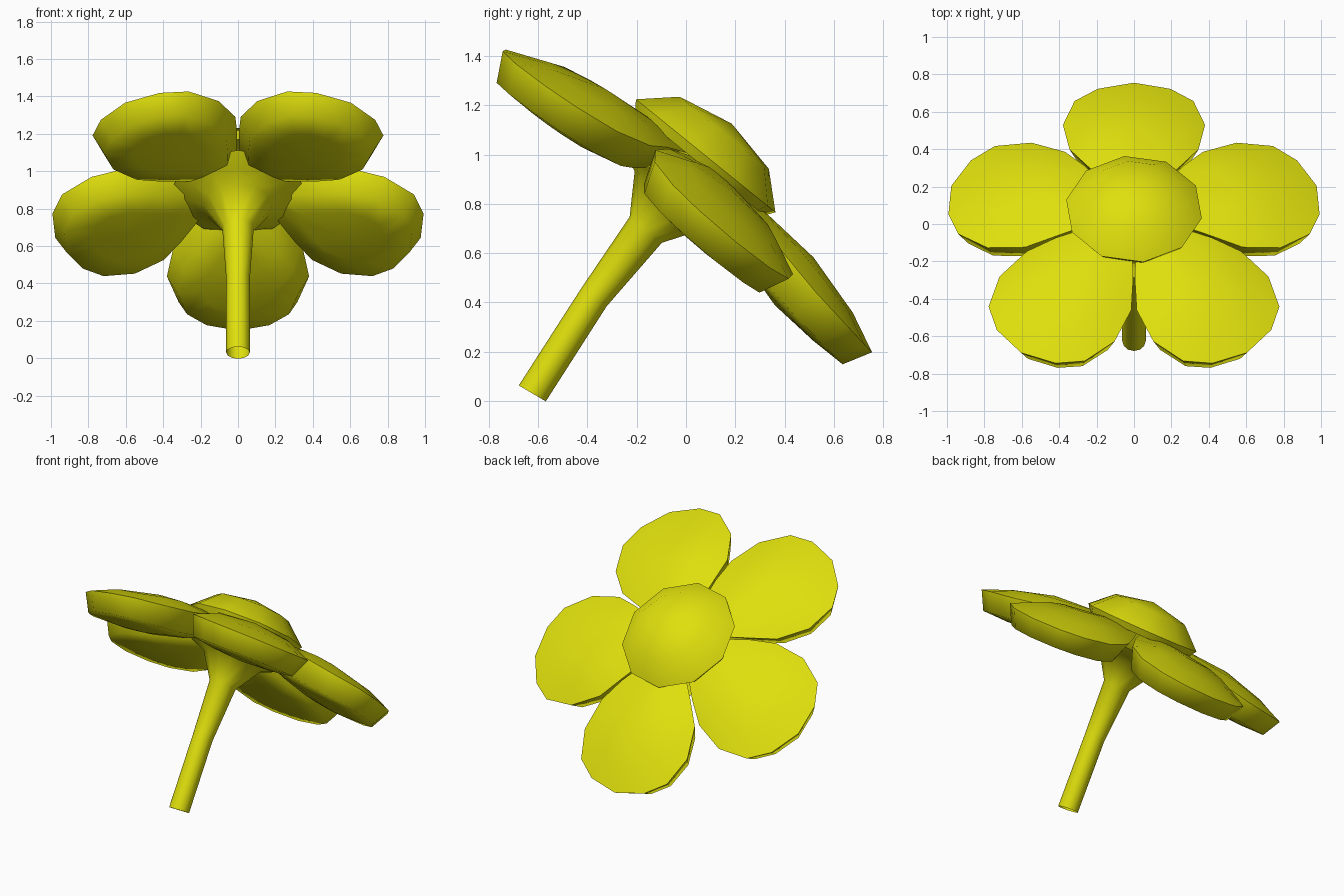
import bpy, bmesh, math
from mathutils import Matrix, Vector

if "Cube" in bpy.data.objects:
    bpy.data.objects.remove(bpy.data.objects["Cube"])

yellow = bpy.data.materials.new("petal_yellow")
yellow.diffuse_color = (0.74, 0.74, 0.004, 1)
yellow.use_nodes = True
yellow.node_tree.nodes["Principled BSDF"].inputs["Base Color"].default_value = yellow.diffuse_color

# Flower frame: local z is the flower axis, leaning back
FRAME = Matrix.Translation((0, 0.08, 0.995)) @ Matrix.Rotation(math.radians(-39), 4, 'X')


def loft(name, loops, start=None, end=None, turn=0, angle=50):
    """Skin a list of equal loops; a given tip closes that end with a fan."""
    bm = bmesh.new()
    rings = [[bm.verts.new(p) for p in loop] for loop in loops]
    n = len(rings[0])
    for a, b in zip(rings, rings[1:]):
        for i in range(n):
            j = (i + 1) % n
            bm.faces.new((a[i], b[i], b[j], a[j]))
    if start:
        c = bm.verts.new(start)
        for i in range(n):
            bm.faces.new((rings[0][i], rings[0][(i + 1) % n], c))
    if end:
        c = bm.verts.new(end)
        for i in range(n):
            bm.faces.new((rings[-1][(i + 1) % n], rings[-1][i], c))
    bm.transform(FRAME @ Matrix.Rotation(turn, 4, 'Z'))
    mesh = bpy.data.meshes.new(name)
    bm.to_mesh(mesh)
    bm.free()
    mesh.materials.append(yellow)
    ob = bpy.data.objects.new(name, mesh)
    bpy.context.collection.objects.link(ob)
    bpy.ops.object.select_all(action='DESELECT')
    ob.select_set(True)
    bpy.context.view_layer.objects.active = ob
    bpy.ops.object.shade_smooth_by_angle(angle=math.radians(angle))
    return ob


def curve(r, pts):
    """Piecewise linear height at radius r."""
    for (r0, h0), (r1, h1) in zip(pts, pts[1:]):
        if r <= r1:
            t = max(0, (r - r0) / (r1 - r0))
            return h0 + (h1 - h0) * t
    return pts[-1][1]


def ring(radius, z, y=0, n=10, tilt=0):
    """Ring of points, running clockwise seen from above."""
    pts = []
    for i in range(n):
        a = -2 * math.pi * i / n
        s = radius * math.sin(a)
        pts.append((radius * math.cos(a), y + s, z + tilt * s))
    return pts


# Petal outline: (distance from flower axis, half width)
side = [(0.10, 0.06), (0.36, 0.255), (0.50, 0.345), (0.70, 0.38),
        (0.885, 0.318), (0.98, 0.195)]
outline = [(r, -w) for r, w in side] + [(1.027, 0)] + [(r, w) for r, w in reversed(side)]
RIM = [(0.1, -0.03), (0.36, -0.07), (0.5, -0.11), (0.7, -0.15), (1.02, -0.195)]
SPINE = [(0.1, -0.01), (0.3, -0.02), (0.6, -0.045), (0.94, -0.14)]
UNDER = [(0.1, -0.13), (0.25, -0.175), (0.46, -0.24), (0.65, -0.272), (0.96, -0.308)]
MID = Vector((0.6, 0))


def inset(k):
    return [MID + (Vector(p) - MID) * k for p in outline]


top_inner = [(p.x, p.y, curve(p.x, SPINE) - 0.02 * abs(p.y) / 0.25) for p in inset(0.62)]
top_rim = [(r, w, curve(r, RIM)) for r, w in outline]
low_rim = [(p.x, p.y, curve(p.x, UNDER)) for p in inset(0.855)]
low_inner = [(p.x, p.y, curve(p.x, UNDER) - 0.018) for p in inset(0.5)]

for k in range(5):
    loft("petal_%d" % (k + 1), [top_inner, top_rim, low_rim, low_inner],
         (0.6, 0, -0.045), (0.6, 0, -0.295), math.radians(90 + 72 * k), 65)

# Domed flower centre, open underneath where it sinks into the petals
loft("flower_centre",
     [ring(0.235, 0.12), ring(0.368, 0.0), ring(0.34, -0.04)],
     (0, 0, 0.168), None, math.radians(26), 60)

# Stem, slightly bent, open at the foot, flaring into the petal undersides
loft("stem",
     [ring(0.36, -0.14, 0, 12), ring(0.27, -0.195, 0, 12), ring(0.185, -0.23, 0, 12),
      ring(0.084, -0.387, 0, 12), ring(0.063, -0.733, 0.009, 12, 0.08),
      ring(0.063, -1.193, 0.06, 12, 0.15)],
     None, None, 0, 60)
